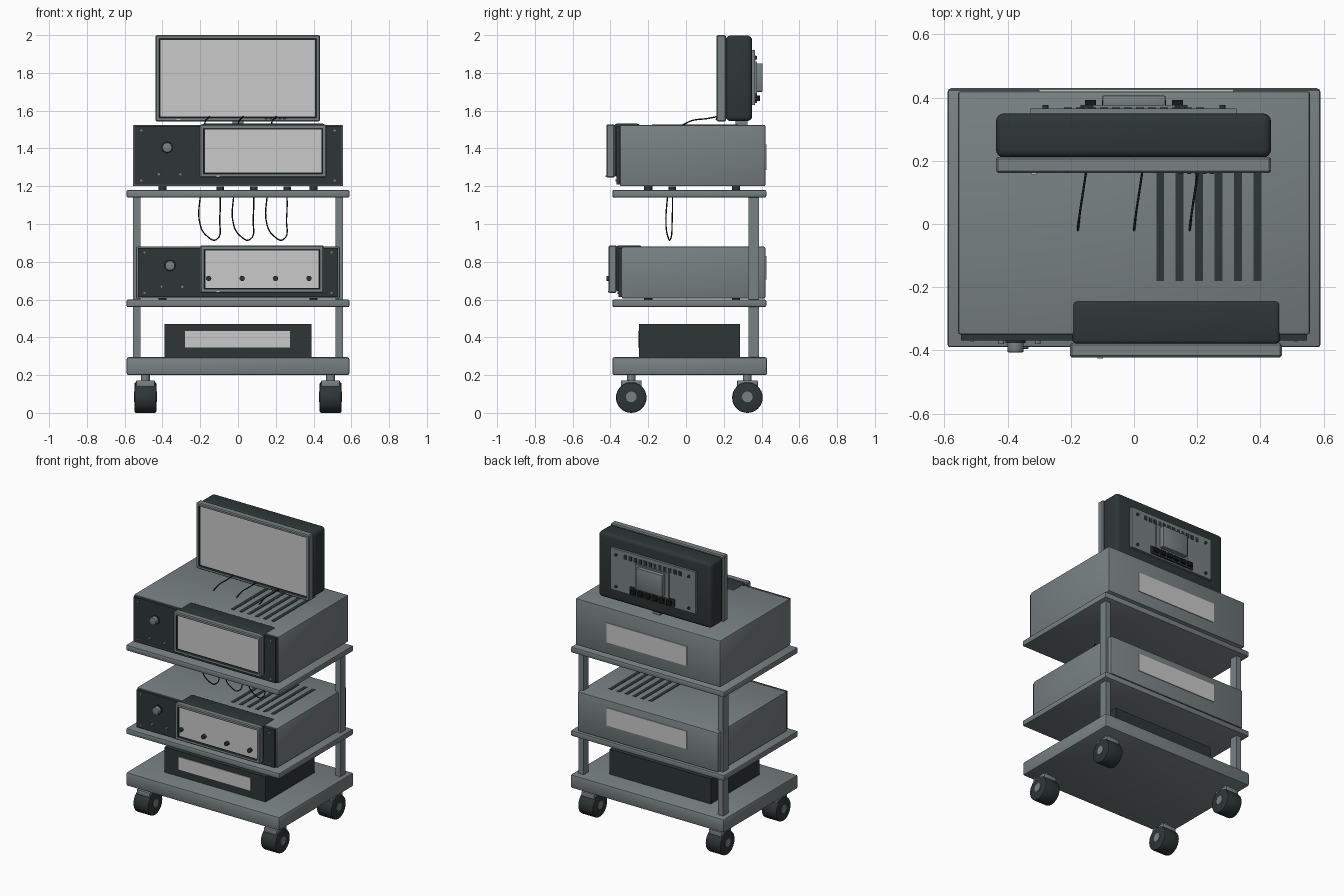
import bpy, bmesh, math
from mathutils import Matrix, Vector

if "Cube" in bpy.data.objects:
    bpy.data.objects.remove(bpy.data.objects["Cube"])


def material(name, col):
    m = bpy.data.materials.new(name)
    m.diffuse_color = (*col, 1)
    m.use_nodes = True
    m.node_tree.nodes["Principled BSDF"].inputs["Base Color"].default_value = m.diffuse_color
    return m


GREY = material("grey metal", (0.19, 0.22, 0.225))
DARK = material("dark plastic", (0.027, 0.037, 0.036))
LIGHT = material("light panel", (0.59, 0.59, 0.59))
BLACK = material("black cable", (0.008, 0.010, 0.010))


def finish(name, bm, *mats):
    me = bpy.data.meshes.new(name)
    bmesh.ops.recalc_face_normals(bm, faces=bm.faces)
    bm.to_mesh(me)
    bm.free()
    ob = bpy.data.objects.new(name, me)
    bpy.context.collection.objects.link(ob)
    for m in mats:
        me.materials.append(m)
    bpy.ops.object.select_all(action='DESELECT')
    ob.select_set(True)
    bpy.context.view_layer.objects.active = ob
    bpy.ops.object.shade_smooth_by_angle(angle=math.radians(35))
    return ob


def box_mesh(x, y, z, bevel=0, seg=2):
    bm = bmesh.new()
    size = (x[1] - x[0], y[1] - y[0], z[1] - z[0])
    mid = Vector((sum(x) / 2, sum(y) / 2, sum(z) / 2))
    bmesh.ops.create_cube(bm, size=1, matrix=Matrix.Translation(mid) @ Matrix.Diagonal((*size, 1)))
    if bevel:
        bmesh.ops.bevel(bm, geom=bm.edges[:], offset=bevel, segments=seg, profile=0.5, affect='EDGES')
    return bm


def box(name, x, y, z, mat, bevel=0, seg=2):
    return finish(name, box_mesh(x, y, z, bevel, seg), mat)


def cyl(name, pos, r, depth, axis, mat, bevel=0, n=32):
    bm = bmesh.new()
    rot = {'x': Matrix.Rotation(math.pi / 2, 4, 'Y'), 'y': Matrix.Rotation(math.pi / 2, 4, 'X'),
           'z': Matrix()}[axis]
    bmesh.ops.create_cone(bm, cap_ends=True, segments=n, radius1=r, radius2=r, depth=depth,
                          matrix=Matrix.Translation(pos) @ rot)
    if bevel:
        rim = [e for e in bm.edges if any(len(f.verts) > 4 for f in e.link_faces)]
        bmesh.ops.bevel(bm, geom=rim, offset=bevel, segments=2, profile=0.5, affect='EDGES')
    return finish(name, bm, mat)


def screen_frame(name, x, y, z, rim):
    # bezel with a recessed screen and a dark border around it
    bm = box_mesh(x, y, z, 0.006, 1)
    bm.normal_update()
    front = max((f for f in bm.faces if f.normal.y < -0.9), key=lambda f: f.calc_area())
    bmesh.ops.inset_region(bm, faces=[front], thickness=rim - 0.006)
    walls = bmesh.ops.inset_region(bm, faces=[front], thickness=0.003, depth=-0.012)["faces"]
    border = bmesh.ops.inset_region(bm, faces=[front], thickness=0.007)["faces"]
    for f in walls + border:
        f.material_index = 1
    front.material_index = 2
    return finish(name, bm, GREY, DARK, LIGHT)


def cable(name, points):
    cu = bpy.data.curves.new(name, 'CURVE')
    cu.dimensions = '3D'
    cu.bevel_depth = 0.0035
    cu.bevel_resolution = 2
    cu.resolution_u = 6
    sp = cu.splines.new('BEZIER')
    sp.bezier_points.add(len(points) - 1)
    for bp, p in zip(sp.bezier_points, points):
        bp.co = p
        bp.handle_left_type = bp.handle_right_type = 'AUTO'
    ob = bpy.data.objects.new(name, cu)
    bpy.context.collection.objects.link(ob)
    cu.materials.append(BLACK)
    bpy.ops.object.select_all(action='DESELECT')
    ob.select_set(True)
    bpy.context.view_layer.objects.active = ob
    bpy.ops.object.convert(target='MESH')


# Cart: base, shelves, rear posts
FULL = (-0.59, 0.59)
DEEP = (-0.39, 0.425)
box("cart_base", FULL, (-0.39, 0.43), (0.20, 0.295), GREY, 0.012)
box("middle_shelf", FULL, DEEP, (0.56, 0.60), GREY, 0.008)
box("top_shelf", FULL, DEEP, (1.14, 1.18), GREY, 0.008)
for s in (-1, 1):
    box("rear_post", sorted((s * 0.517, s * 0.557)), (0.33, 0.387), (0.29, 1.145), GREY)

# Casters
for s in (-1, 1):
    for y in (-0.29, 0.325):
        x = s * 0.49
        cyl("caster_wheel", (x, y, 0.081), 0.081, 0.116, 'x', DARK, 0.008)
        cyl("caster_hub", (x, y, 0.085), 0.028, 0.122, 'x', GREY)
        box("caster_bracket", (x - 0.05, x + 0.05), (y - 0.055, y + 0.055), (0.135, 0.172), GREY, 0.006)
        cyl("caster_stem", (x, y, 0.185), 0.023, 0.04, 'z', GREY)

# Power box on the base
box("power_box", (-0.39, 0.388), (-0.25, 0.285), (0.295, 0.47), DARK)
box("power_box_plate", (-0.28, 0.275), (-0.255, -0.249), (0.345, 0.433), LIGHT)


def rack_unit(name, hx, y0, z, knob, screws, plate):
    # metal case with dark front panel, feet, top slots, rear plate and knob
    z0, z1 = z
    box(name + "_case", (-hx, hx), (y0, 0.42), z, GREY, 0.008)
    box(name + "_front_panel", (-hx + 0.01, hx - 0.01), (y0 - 0.018, y0 + 0.01), (z0 + 0.008, z1 - 0.006), DARK)
    box(name + "_rear_plate", (-0.30, 0.315), (0.419, 0.425), plate, LIGHT)
    for s in (-1, 1):
        for y in (-0.2, 0.265):
            cyl(name + "_foot", (s * 0.4, y, z0 - 0.008), 0.022, 0.026, 'z', DARK)
        for h in (z0 + 0.03, z1 - 0.03):
            cyl(name + "_screw", (s * (hx - 0.045), y0 - 0.018, h), 0.006, 0.008, 'y', GREY, n=12)
    for i in range(6):
        x = 0.083 + i * 0.0615
        box(name + "_top_slot", (x - 0.0125, x + 0.0125), (-0.18, 0.275), (z1 - 0.002, z1 + 0.002), DARK)
    kx, kz = knob
    cyl(name + "_knob_ring", (kx, y0 - 0.02, kz), 0.031, 0.012, 'y', DARK)
    cyl(name + "_knob", (kx, y0 - 0.035, kz), 0.026, 0.042, 'y', GREY, 0.004)
    for x in screws:
        cyl(name + "_button", (x, y0 - 0.02, z0 + 0.063), 0.009, 0.02, 'y', GREY, n=16)


rack_unit("upper_unit", 0.557, -0.35, (1.20, 1.525), (-0.375, 1.405), (-0.42, -0.305), (1.285, 1.42))
rack_unit("lower_unit", 0.54, -0.34, (0.605, 0.88), (-0.36, 0.78), (-0.405, -0.295), (0.707, 0.83))

# Small displays on the unit fronts
screen_frame("upper_display_frame", (-0.203, 0.468), (-0.422, -0.377), (1.245, 1.527), 0.026)
box("upper_display_housing", (-0.195, 0.462), (-0.38, -0.243), (1.25, 1.531), DARK, 0.014, 3)
screen_frame("lower_display_frame", (-0.20, 0.454), (-0.410, -0.367), (0.635, 0.886), 0.026)
box("lower_display_housing", (-0.192, 0.446), (-0.37, -0.235), (0.642, 0.887), DARK, 0.014, 3)
for i in range(4):
    cyl("display_knob", (-0.155 + i * 0.177, -0.407, 0.712), 0.014, 0.026, 'y', DARK, n=16)
for y, z in ((-0.422, 1.252), (-0.410, 0.641)):
    box("indicator_light", (-0.115, -0.098), (y - 0.004, y + 0.01), (z - 0.003, z + 0.004), LIGHT)

# Main monitor
screen_frame("monitor_frame", (-0.437, 0.434), (0.162, 0.212), (1.543, 2.0), 0.024)
box("monitor_housing", (-0.437, 0.434), (0.21, 0.35), (1.545, 1.998), DARK, 0.026, 4)
box("monitor_stand", (-0.028, 0.028), (0.262, 0.325), (1.52, 1.56), GREY)
box("monitor_back_plate", (-0.328, 0.325), (0.345, 0.366), (1.63, 1.92), GREY)
box("mount_bracket_base", (-0.13, 0.13), (0.36, 0.376), (1.69, 1.86), GREY)
box("mount_bracket", (-0.10, 0.10), (0.37, 0.406), (1.70, 1.85), GREY, 0.004)
box("port_strip", (-0.17, 0.17), (0.36, 0.377), (1.64, 1.69), DARK)
for i in range(6):
    x = -0.1375 + i * 0.055
    box("port", (x - 0.018, x + 0.018), (0.37, 0.392), (1.652, 1.68), BLACK)
for i in range(12):
    x = -0.209 + i * 0.038
    box("rear_vent", (x - 0.012, x + 0.012), (0.364, 0.369), (1.865, 1.895), DARK)
for x in (-0.28, 0.28):
    for z in (1.66, 1.88):
        cyl("rear_screw", (x, 0.368, z), 0.009, 0.016, 'y', DARK, n=16)
box("monitor_indicator", (-0.325, -0.308), (0.157, 0.17), (1.550, 1.556), LIGHT)
for i in range(5):
    x = 0.15 + i * 0.024
    box("monitor_button", (x - 0.007, x + 0.007), (0.159, 0.17), (1.554, 1.561), DARK)

# Cables from the monitor to the upper unit
for x in (-0.178, 0.0, 0.176):
    cable("monitor_cable", [(x, -0.022, 1.522), (x + 0.006, 0.03, 1.547), (x + 0.018, 0.11, 1.558),
                            (x + 0.026, 0.163, 1.568)])

# Looping cables below the top shelf
for dx in (0, 0.177, 0.354):
    cable("hanging_cable", [(-0.198 + dx, -0.095, 1.18), (-0.2 + dx, -0.106, 0.995), (-0.165 + dx, -0.097, 0.937),
                            (-0.115 + dx, -0.083, 0.917), (-0.097 + dx, -0.073, 1.03),
                            (-0.094 + dx, -0.072, 1.18)])
    cyl("cable_socket", (-0.094 + dx, -0.072, 1.188), 0.02, 0.02, 'z', DARK, n=16)
